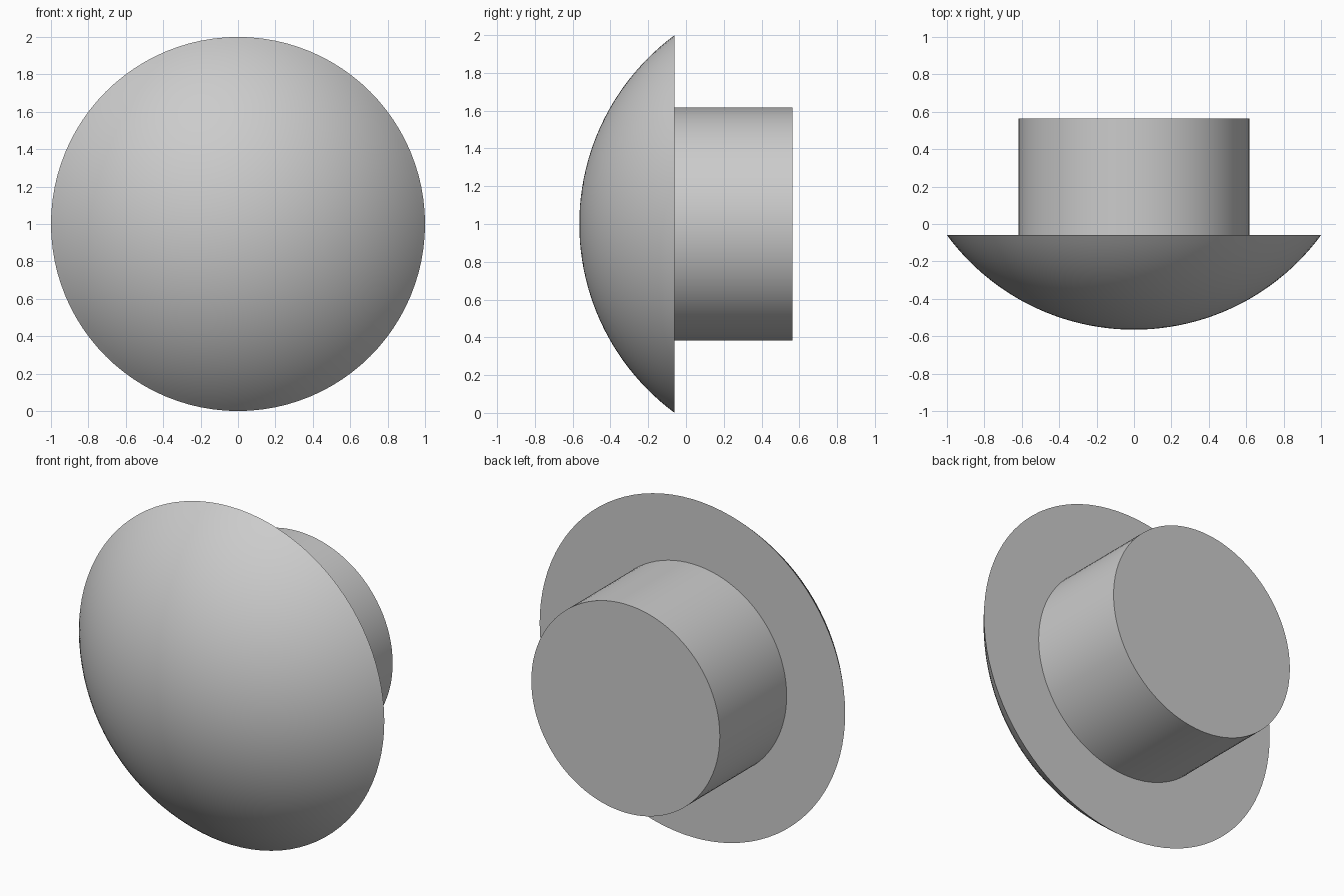
import bpy
import bmesh
import math

cube = bpy.data.objects.get("Cube")
if cube:
    bpy.data.objects.remove(cube)

SEGMENTS = 96
RIM_Y, BACK_Y, FRONT_Y = -0.06, 0.565, -0.565
CAP_RADIUS, STEM_RADIUS = 1.0, 0.617

grey = bpy.data.materials.new("plain_grey")
grey.use_nodes = True
colour = (0.6, 0.6, 0.6, 1)
grey.diffuse_color = colour
grey.node_tree.nodes["Principled BSDF"].inputs["Base Color"].default_value = colour


def lathe(name, profile):
    """Revolve (radius, y) points around the y axis through z = 1."""
    bm = bmesh.new()
    verts = [bm.verts.new((r, y, 0)) for r, y in profile]
    edges = [bm.edges.new(pair) for pair in zip(verts, verts[1:])]
    bmesh.ops.spin(bm, geom=verts + edges, cent=(0, 0, 0), axis=(0, 1, 0),
                   angle=math.tau, steps=SEGMENTS, use_duplicate=False)
    bmesh.ops.remove_doubles(bm, verts=bm.verts[:], dist=0.0001)
    bmesh.ops.recalc_face_normals(bm, faces=bm.faces[:])
    mesh = bpy.data.meshes.new(name)
    bm.to_mesh(mesh)
    bm.free()
    mesh.materials.append(grey)
    obj = bpy.data.objects.new(name, mesh)
    obj.location.z = 1
    bpy.context.collection.objects.link(obj)
    bpy.ops.object.select_all(action="DESELECT")
    obj.select_set(True)
    bpy.context.view_layer.objects.active = obj
    bpy.ops.object.shade_smooth_by_angle(angle=math.radians(30))
    return obj


# Domed cap: a shallow slice of a sphere with a flat back
height = RIM_Y - FRONT_Y
sphere_radius = (CAP_RADIUS ** 2 + height ** 2) / (2 * height)
half_angle = math.asin(CAP_RADIUS / sphere_radius)
rings = 24
arc = []
for i in range(rings + 1):
    a = half_angle * i / rings
    arc.append((sphere_radius * math.sin(a),
                FRONT_Y + sphere_radius * (1 - math.cos(a))))
lathe("domed_cap", arc + [(0, RIM_Y)])

# Round stem behind the cap
lathe("stem", [(0, RIM_Y), (STEM_RADIUS, RIM_Y), (STEM_RADIUS, BACK_Y), (0, BACK_Y)])
